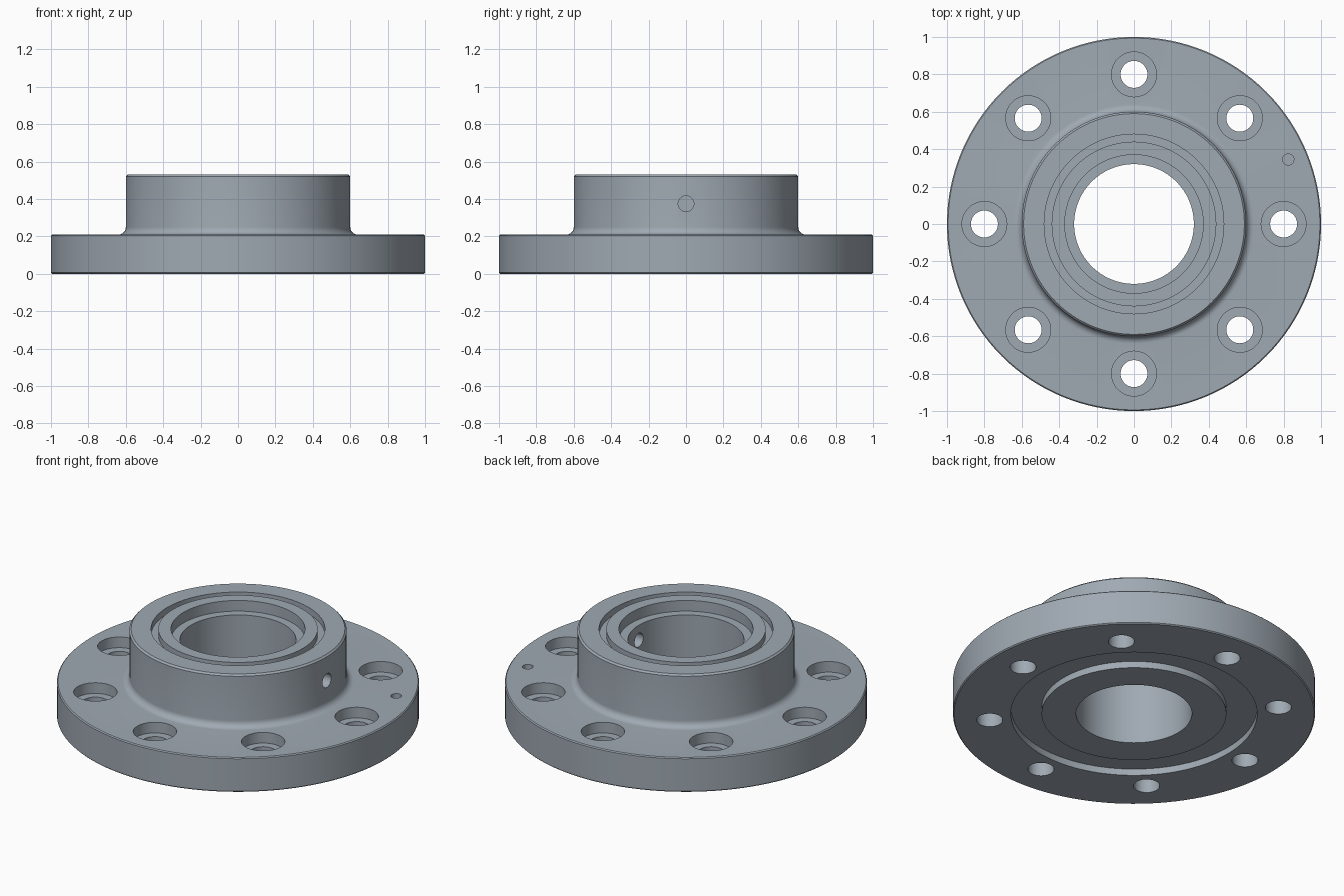
import bpy, bmesh, math
from mathutils import Matrix, Vector

cube = bpy.data.objects.get("Cube")
if cube:
    bpy.data.objects.remove(cube, do_unlink=True)

steel = bpy.data.materials.new("steel grey")
steel.use_nodes = True
colour = (0.35, 0.40, 0.45, 1)
steel.diffuse_color = colour
steel.node_tree.nodes["Principled BSDF"].inputs["Base Color"].default_value = colour


def lathe(bm, profile, steps, matrix=Matrix(), closed=True):
    """Revolve an (r, z) profile about z, then place it with a matrix."""
    pts = [Vector((r, 0, z)) for r, z in profile]
    verts = [bm.verts.new(p) for p in pts]
    pairs = list(zip(verts, verts[1:] + verts[:1])) if closed else list(zip(verts, verts[1:]))
    edges = [bm.edges.new(p) for p in pairs]
    before = set(bm.verts) - set(verts)
    bmesh.ops.spin(bm, geom=verts + edges, cent=(0, 0, 0), axis=(0, 0, 1),
                   angle=math.tau, steps=steps, use_duplicate=False)
    made = [v for v in bm.verts if v not in before]
    bmesh.ops.remove_doubles(bm, verts=made, dist=1e-5)
    made = [v for v in bm.verts if v not in before]
    bmesh.ops.transform(bm, matrix=matrix, verts=made)


def finish(bm, name):
    bmesh.ops.recalc_face_normals(bm, faces=bm.faces)
    mesh = bpy.data.meshes.new(name)
    bm.to_mesh(mesh)
    bm.free()
    mesh.materials.append(steel)
    obj = bpy.data.objects.new(name, mesh)
    bpy.context.collection.objects.link(obj)
    return obj


TOP, RIM, HUB, FIL, CH = 0.53, 0.21, 0.6, 0.04, 0.006

# Flange and hub section: underside groove, rim, fillet, hub, seal groove, bore
fillet = [(HUB + FIL - FIL * math.sin(a), RIM + FIL - FIL * math.cos(a))
          for a in (math.pi / 2 * i / 8 for i in range(9))]
section = [(0.32, 0), (0.51, 0), (0.51, 0.04), (0.68, 0.04), (0.68, 0),
           (1 - CH, 0), (1, CH), (1, RIM - CH), (1 - CH, RIM)]
section += fillet
section += [(HUB, TOP - 0.01), (HUB - 0.01, TOP),
            (0.48, TOP), (0.48, TOP - 0.04), (0.44, TOP - 0.04), (0.44, TOP),
            (0.37, TOP), (0.37, TOP - 0.065), (0.32, TOP - 0.065)]
bm = bmesh.new()
lathe(bm, section, 128)
flange = finish(bm, "hub_flange")

# Cutters: eight counterbored bolt holes
bm = bmesh.new()
seat = RIM - 0.065
bolt = [(0, -0.1), (0.072, -0.1), (0.072, seat), (0.12, seat), (0.12, 0.3), (0, 0.3)]
for i in range(8):
    place = Matrix.Rotation(math.tau * i / 8, 4, 'Z') @ Matrix.Translation((0.8, 0, 0))
    lathe(bm, bolt, 48, place, closed=False)

# Blind locating pin hole
pin = [(0, RIM - 0.1), (0.03, RIM - 0.1), (0.03, 0.3), (0, 0.3)]
lathe(bm, pin, 24, Matrix.Translation((0.825, 0.345, 0)), closed=False)

# Radial hole through one side of the hub wall
port = [(0, 0.2), (0.042, 0.2), (0.042, 0.7), (0, 0.7)]
lathe(bm, port, 32, Matrix.Translation((0, 0, 0.375)) @ Matrix.Rotation(math.pi / 2, 4, 'Y'),
      closed=False)
cutter = finish(bm, "hole_cutter")
cutter.hide_render = True

# Cut the holes and shade
cut = flange.modifiers.new("holes", 'BOOLEAN')
cut.operation = 'DIFFERENCE'
cut.solver = 'EXACT'
cut.object = cutter
bpy.ops.object.select_all(action='DESELECT')
bpy.context.view_layer.objects.active = flange
flange.select_set(True)
bpy.ops.object.modifier_apply(modifier=cut.name)
bpy.data.objects.remove(cutter, do_unlink=True)
bpy.ops.object.shade_smooth_by_angle(angle=math.radians(30))
